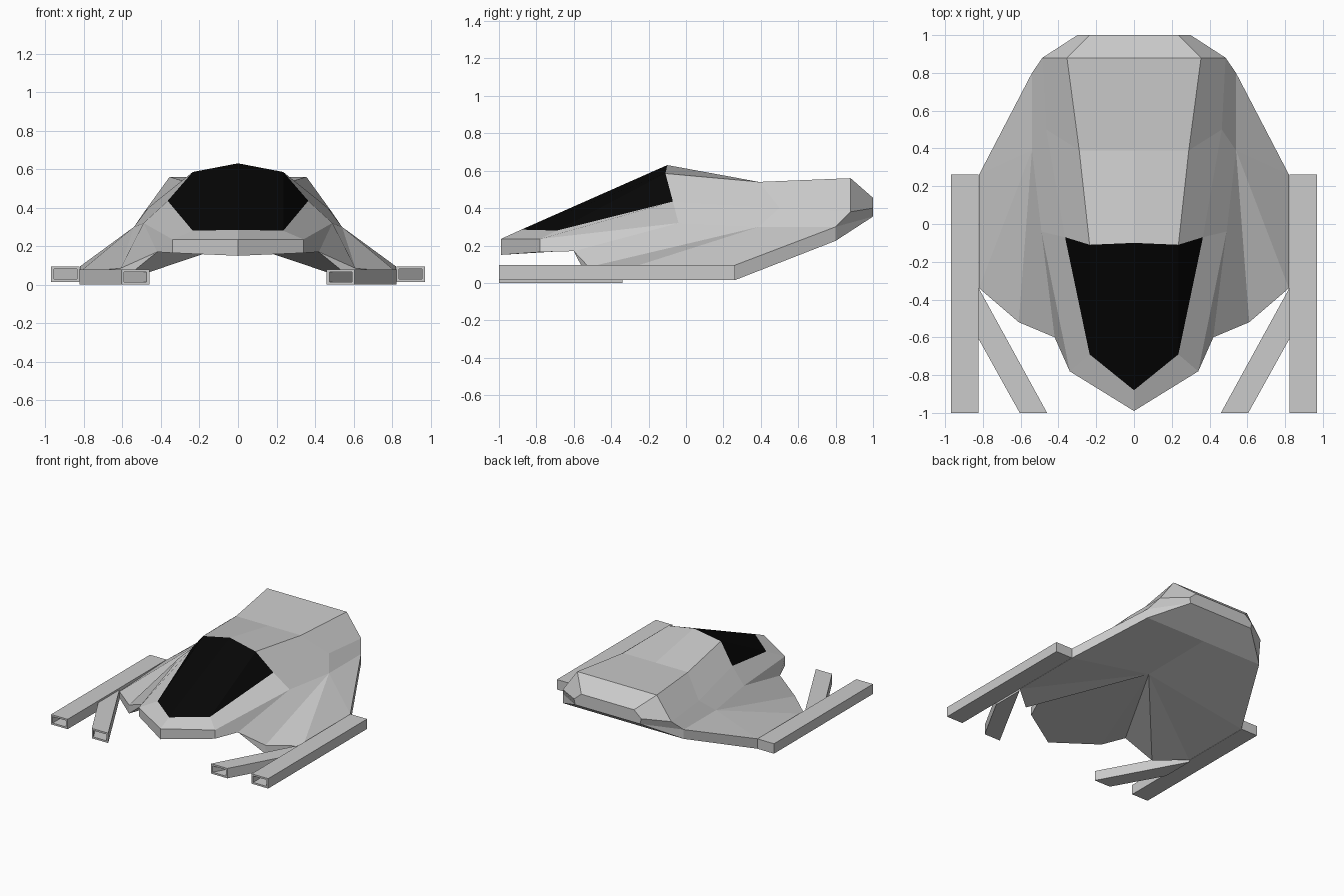
import bpy, bmesh
from mathutils import Vector

if "Cube" in bpy.data.objects:
    bpy.data.objects.remove(bpy.data.objects["Cube"])

# Named corner points of the right half of the ship
P = dict(
    nose=(0, -.99, .235), cheek=(.34, -.78, .235),
    nose_low=(0, -.99, .15), cheek_low=(.34, -.78, .165), jaw=(.42, -.6, .17),
    tip=(0, -.88, .285), sill=(.235, -.69, .28), brow=(.365, -.07, .435),
    roof=(.235, -.11, .585), apex=(0, -.1, .63),
    dip=(.29, .39, .54), dip_c=(0, .39, .54), top=(.355, .88, .56), top_c=(0, .88, .56),
    tail=(.235, 1, .455), tail_c=(0, 1, .455), tail_side=(.3, 1, .4),
    tail_low=(.29, 1, .355), tail_low_c=(0, 1, .355),
    waist=(.465, .5, .4), rear=(.485, .88, .38), chine=(.49, -.04, .32), root=(.54, .39, .3),
    wing1=(.61, -.52, .085), wing2=(.82, -.34, .067), wing3=(.82, .262, .095), wing4=(.54, .8, .3),
    low1=(.61, -.52, .015), low2=(.82, -.34, .015), low3=(.82, .262, .015), low4=(.54, .8, .225),
    belly=(0, .17, .22), belly_back=(0, .8, .225))


def add_object(name, bm):
    mesh = bpy.data.meshes.new(name)
    bm.to_mesh(mesh)
    bm.free()
    ob = bpy.data.objects.new(name, mesh)
    bpy.context.collection.objects.link(ob)
    mirror = ob.modifiers.new("Mirror", 'MIRROR')
    mirror.use_clip = True
    return ob


def skin(name, strips):
    """Bridge pairs of rails with flat panels; repeated points make triangles."""
    bm = bmesh.new()
    verts = {}

    def vert(key):
        if key not in verts:
            verts[key] = bm.verts.new(P[key])
        return verts[key]

    for a, b in strips:
        a, b = a.split(), b.split()
        for i in range(len(a) - 1):
            loop = list(dict.fromkeys((a[i], a[i + 1], b[i + 1], b[i])))
            if len(loop) > 2:
                bm.faces.new([vert(k) for k in loop])
    bmesh.ops.recalc_face_normals(bm, faces=bm.faces)
    bm.normal_update()
    if max(bm.faces, key=lambda f: f.calc_center_median().z).normal.z < 0:
        bmesh.ops.reverse_faces(bm, faces=bm.faces)
    return add_object(name, bm)


def barrel(name, outline, z0, z1, depth_in, depth_out):
    """Beam extruded from a plan outline, bored from the front to a slanted end."""
    bm = bmesh.new()
    base = bm.faces.new([bm.verts.new((x, y, z0)) for x, y in outline])
    ext = bmesh.ops.extrude_face_region(bm, geom=[base])['geom']
    bmesh.ops.translate(bm, vec=(0, 0, z1 - z0),
                        verts=[g for g in ext if isinstance(g, bmesh.types.BMVert)])
    bmesh.ops.recalc_face_normals(bm, faces=bm.faces)
    front = min(bm.faces, key=lambda f: f.calc_center_median().y)
    bmesh.ops.inset_individual(bm, faces=[front], thickness=.02)
    hole = bmesh.ops.extrude_discrete_faces(bm, faces=[front])['faces'][0]
    axis = (Vector(outline[3] + (0,)) - Vector(outline[0] + (0,))).normalized()
    middle = hole.calc_center_median().x
    for v in hole.verts:
        v.co += axis * (depth_in if v.co.x < middle else depth_out)
    return add_object(name, bm)


# Hull with nose, deck, flanks, swept wings and belly
skin("hull", [
    ("nose cheek chine", "tip sill brow"),
    ("nose cheek chine", "nose_low cheek_low jaw"),
    ("apex dip_c top_c tail_c tail_low_c", "roof dip top tail tail_low"),
    ("roof dip top tail tail", "brow waist rear tail_side tail_low"),
    ("brow waist rear tail_side", "chine root wing4 tail_low"),
    ("chine root", "jaw wing1"),
    ("root root root wing4", "wing1 wing2 wing3 wing4"),
    ("jaw wing1 wing2 wing3 wing4 tail_low", "jaw low1 low2 low3 low4 tail_low"),
    ("nose_low cheek_low jaw low1 low2 low3", "belly belly belly belly belly belly"),
    ("low3 low4 tail_low", "belly belly_back tail_low_c"),
])

# Dark canopy glass
canopy = skin("canopy", [("tip apex", "sill roof"), ("sill roof", "sill brow")])
glass = bpy.data.materials.new("dark_glass")
glass.diffuse_color = (.002, .002, .002, 1)
glass.use_nodes = True
glass.node_tree.nodes["Principled BSDF"].inputs["Base Color"].default_value = glass.diffuse_color
canopy.data.materials.append(glass)

# Outer pods and angled inner prongs, both hollow along their length
barrel("side_pod", [(.822, -1), (.97, -1), (.97, .262), (.822, .262)], .015, .095, .66, .78)
barrel("angled_prong", [(.46, -1), (.605, -1), (.822, -.61), (.822, -.34)], 0, .08, .7, .44)
